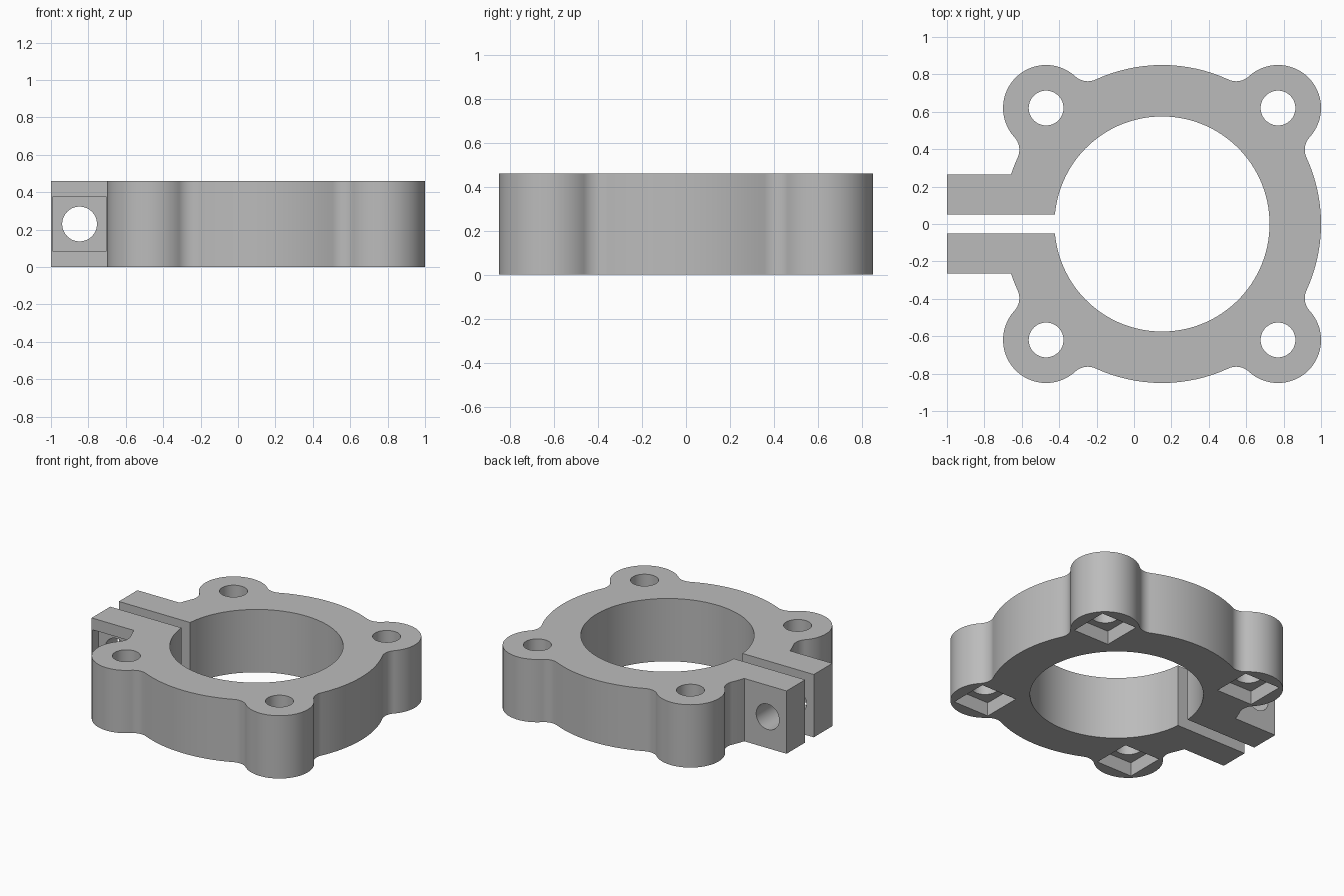
import bpy, bmesh
from math import radians, degrees, sin, cos, asin, acos, atan2, pi, sqrt
from mathutils import Vector, Matrix

if "Cube" in bpy.data.objects:
    bpy.data.objects.remove(bpy.data.objects["Cube"])

HEIGHT = 0.46
CENTRE = Vector((0.15, 0.0))          # axis of the ring
RING, BORE = 0.85, 0.575
EAR, EAR_OFFSET, FILLET = 0.23, 0.62, 0.10
BOLT = 0.093
LUG_Y, SLOT_Y, LUG_X = 0.265, 0.05, -1.0
BOLT_X, POCKET = -0.847, 0.29

grey = bpy.data.materials.new("plain grey")
grey.use_nodes = True
colour = (0.5, 0.5, 0.5, 1)
grey.diffuse_color = colour
grey.node_tree.nodes["Principled BSDF"].inputs["Base Color"].default_value = colour


def arc(centre, radius, start, end):
    """Points along an arc, about three degrees apart."""
    n = max(2, round(abs(degrees(end - start)) / 3))
    return [centre + radius * Vector((cos(t), sin(t)))
            for t in (start + (end - start) * i / n for i in range(n + 1))]


def arc_between(centre, radius, p, q):
    """Shortest arc from the direction of p to the direction of q."""
    a = atan2(*(p - centre).yx)
    b = atan2(*(q - centre).yx)
    return arc(centre, radius, a, a + (b - a + pi) % (2 * pi) - pi)


def half_outline():
    """Clamp outline for y > 0, from the far side round to the slot and back."""
    origin = Vector((0, 0))
    reach, dist = RING + FILLET, EAR_OFFSET * sqrt(2)
    spread = acos((reach**2 + dist**2 - (EAR + FILLET)**2) / (2 * reach * dist))
    pts, angle = [], 0
    for mid in (pi / 4, 3 * pi / 4):
        ear = dist * Vector((cos(mid), sin(mid)))
        f1, f2 = (reach * Vector((cos(t), sin(t))) for t in (mid - spread, mid + spread))
        pts += arc(origin, RING, angle, mid - spread)
        pts += arc_between(f1, FILLET, origin, ear)[1:]
        pts += arc_between(ear, EAR, f1, f2)[1:]
        pts += arc_between(f2, FILLET, ear, origin)[1:-1]
        angle = mid + spread
    pts += arc(origin, RING, angle, pi - asin(LUG_Y / RING))
    pts = [p + CENTRE for p in pts]
    pts += [Vector((LUG_X, LUG_Y)), Vector((LUG_X, SLOT_Y))]
    return pts + arc(CENTRE, BORE, pi - asin(SLOT_Y / BORE), 0)


def make_object(name, bm):
    bmesh.ops.recalc_face_normals(bm, faces=bm.faces)
    mesh = bpy.data.meshes.new(name)
    bm.to_mesh(mesh)
    bm.free()
    mesh.materials.append(grey)
    obj = bpy.data.objects.new(name, mesh)
    bpy.context.collection.objects.link(obj)
    return obj


# Clamp body: the half outline filled, mirrored, welded and extruded
bm = bmesh.new()
outline = half_outline()
for side in (1, -1):
    bm.faces.new([bm.verts.new((p.x, side * p.y, 0)) for p in outline])
bmesh.ops.remove_doubles(bm, verts=bm.verts, dist=1e-5)
bmesh.ops.recalc_face_normals(bm, faces=bm.faces)
geom = bmesh.ops.extrude_face_region(bm, geom=bm.faces[:])["geom"]
bmesh.ops.translate(bm, vec=(0, 0, HEIGHT),
                    verts=[g for g in geom if isinstance(g, bmesh.types.BMVert)])
body = make_object("clamp_body", bm)


def cut(bm):
    """Subtract a cutter shape from the body."""
    cutter = make_object("cutter", bm)
    cutter.hide_render = True
    mod = body.modifiers.new("cut", "BOOLEAN")
    mod.operation, mod.solver, mod.object = "DIFFERENCE", "EXACT", cutter
    bpy.context.view_layer.objects.active = body
    bpy.ops.object.modifier_apply(modifier=mod.name)
    bpy.data.objects.remove(cutter)


def cut_hole(location, rotation=Matrix()):
    bm = bmesh.new()
    bmesh.ops.create_cone(bm, cap_ends=True, segments=64, radius1=BOLT, radius2=BOLT,
                          depth=1, matrix=Matrix.Translation(location) @ rotation)
    cut(bm)


def cut_box(low, high):
    low, high = Vector(low), Vector(high)
    bm = bmesh.new()
    bmesh.ops.create_cube(bm, size=1, matrix=Matrix.Translation((low + high) / 2)
                          @ Matrix.Diagonal((high - low).to_4d()))
    cut(bm)


# Bolt holes in the ears, with square nut pockets underneath
h = POCKET / 2
for sx in (1, -1):
    for sy in (1, -1):
        x, y = CENTRE.x + sx * EAR_OFFSET, sy * EAR_OFFSET
        cut_hole((x, y, HEIGHT / 2))
        cut_box((x - h, y - h, -0.1), (x + h, y + h, 0.1))

# Pinch bolt hole through both lugs, with a nut pocket in the front one
z = HEIGHT / 2
cut_hole((BOLT_X, 0, z), Matrix.Rotation(pi / 2, 4, "X"))
cut_box((BOLT_X - h, -LUG_Y - 0.1, z - h), (BOLT_X + h, -LUG_Y + 0.07, z + h))

# Smooth curved walls, keep corners sharp
bpy.ops.object.select_all(action="DESELECT")
body.select_set(True)
bpy.context.view_layer.objects.active = body
bpy.ops.object.shade_smooth_by_angle(angle=radians(30))
